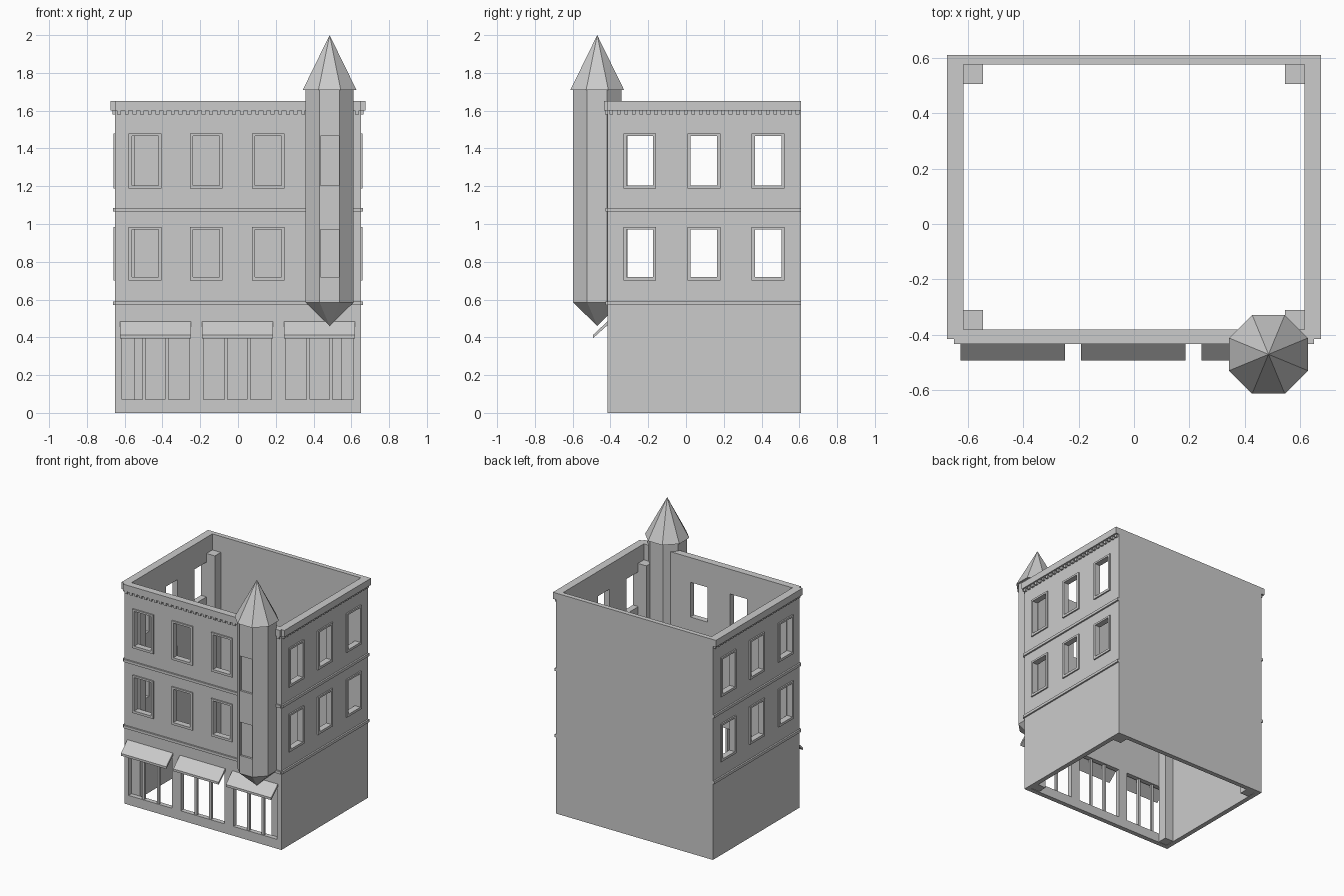
import bpy, bmesh
from math import radians, cos, tan, pi
from mathutils import Matrix, Vector

cube = bpy.data.objects.get("Cube")
if cube:
    bpy.data.objects.remove(cube, do_unlink=True)

# Single stone colour
stone = bpy.data.materials.new("stone_grey")
stone.use_nodes = True
GREY = (0.6, 0.6, 0.6, 1)
stone.diffuse_color = GREY
stone.node_tree.nodes["Principled BSDF"].inputs["Base Color"].default_value = GREY


def finish(name, bm, matrix=Matrix()):
    bm.transform(matrix)
    bmesh.ops.recalc_face_normals(bm, faces=bm.faces)
    mesh = bpy.data.meshes.new(name)
    bm.to_mesh(mesh)
    bm.free()
    mesh.materials.append(stone)
    obj = bpy.data.objects.new(name, mesh)
    bpy.context.collection.objects.link(obj)
    return obj


def panel(name, matrix, u, z, depth, holes=()):
    """Slab over u and z with rectangular holes, from depth[0] to depth[1] inward."""
    us = sorted({*u, *(v for h in holes for v in h[:2])})
    zs = sorted({*z, *(v for h in holes for v in h[2:])})
    bm = bmesh.new()
    grid = [[bm.verts.new((a, depth[0], b)) for b in zs] for a in us]
    for i in range(len(us) - 1):
        for j in range(len(zs) - 1):
            cu, cz = (us[i] + us[i + 1]) / 2, (zs[j] + zs[j + 1]) / 2
            if not any(h[0] < cu < h[1] and h[2] < cz < h[3] for h in holes):
                bm.faces.new((grid[i][j], grid[i + 1][j], grid[i + 1][j + 1], grid[i][j + 1]))
    bmesh.ops.delete(bm, geom=[v for v in bm.verts if not v.link_faces], context='VERTS')
    made = bmesh.ops.extrude_face_region(bm, geom=bm.faces[:], use_keep_orig=True)
    moved = [g for g in made["geom"] if isinstance(g, bmesh.types.BMVert)]
    bmesh.ops.translate(bm, verts=moved, vec=(0, depth[1] - depth[0], 0))
    bmesh.ops.recalc_face_normals(bm, faces=bm.faces)
    bmesh.ops.dissolve_limit(bm, angle_limit=radians(1), verts=bm.verts, edges=bm.edges)
    return finish(name, bm, matrix)


def opening(c, z, half):
    return (c - half, c + half, z[0], z[1])


# Main sizes
HX, FRONT, BACK, TOP, THICK = 0.65, -0.415, 0.61, 1.65, 0.035
FLOORS = [(0.72, 0.97), (1.205, 1.465)]
BELTS = [(0.57, 0.59), (1.065, 1.085)]
FRONT_WINDOWS = [-0.492, -0.168, 0.16]
SIDE_WINDOWS = [-0.245, 0.095, 0.435]
SHOPS = [-0.437, -0.003, 0.432]

front_m = Matrix.Translation((0, FRONT, 0))
left_m = Matrix.Translation((HX, 0, 0)) @ Matrix.Rotation(radians(90), 4, 'Z')
right_m = Matrix.Scale(-1, 4, Vector((1, 0, 0))) @ left_m


def facade(side, matrix, u, wall_u, centres, shop_holes, cornice):
    """Wall with framed windows, belts, cornice and dentils."""
    windows = [opening(c, f, 0.07) for c in centres for f in FLOORS]
    panel(side + "_wall", matrix, wall_u, (0, TOP), (0, THICK), windows + shop_holes)
    for i, w in enumerate(windows):
        outer = (w[0] - 0.017, w[1] + 0.017)
        panel(f"{side}_window_frame_{i}", matrix, outer, (w[2] - 0.018, w[3] + 0.014),
              (-0.01, 0.004), [w])
    for i, z in enumerate(BELTS):
        panel(f"{side}_belt_{i}", matrix, u, z, (-0.012, 0))
    panel(side + "_cornice", matrix, u, (1.6, TOP), (-cornice, 0.002))
    # Row of small teeth under the cornice
    count = round((u[1] - u[0]) / 0.04)
    step = (u[1] - u[0]) / count
    for i in range(count):
        a = u[0] + (i + 0.25) * step
        panel(f"{side}_dentil_{i}", matrix, (a, a + step / 2), (1.58, 1.602), (-0.014, 0))


# Walls
shop_holes = [opening(c, (0.07, 0.45), 0.18) for c in SHOPS]
inner = HX - THICK
facade("front", front_m, (-HX, HX), (-inner, inner), FRONT_WINDOWS, shop_holes, 0.018)
facade("left", left_m, (FRONT, BACK), (FRONT, BACK), SIDE_WINDOWS, [], 0.025)
facade("right", right_m, (FRONT, BACK), (FRONT, BACK), SIDE_WINDOWS, [], 0.025)
panel("back_wall", Matrix.Translation((0, BACK - THICK, 0)), (-inner, inner), (0, TOP), (0, THICK))

# Shop mullions and sloped awnings
for i, c in enumerate(SHOPS):
    for s in (-1, 1):
        m = c + s * 0.0605
        panel(f"shop_mullion_{i}_{s}", front_m, (m - 0.009, m + 0.009), (0.07, 0.45), (0.005, 0.025))
    bm = bmesh.new()
    section = [(FRONT, 0.485), (-0.493, 0.412), (-0.493, 0.395), (FRONT, 0.465)]
    face = bm.faces.new([bm.verts.new((c - 0.188, y, z)) for y, z in section])
    made = bmesh.ops.extrude_face_region(bm, geom=[face], use_keep_orig=True)
    bmesh.ops.translate(bm, vec=(0.376, 0, 0),
                        verts=[g for g in made["geom"] if isinstance(g, bmesh.types.BMVert)])
    finish(f"awning_{i}", bm)

# Inner corner pillars
for s, side in ((-1, "right"), (1, "left")):
    for y, end in ((FRONT + THICK, "front"), (BACK - THICK - 0.07, "back")):
        panel(f"{end}_{side}_pillar", Matrix.Translation((s * 0.58, y, 0)),
              (-0.035, 0.035), (0.003, 1.53), (0, 0.07))

# Corner turret: eight flat sides, pointed foot, pointed roof
TX, TY, FLAT = 0.485, -0.47, 0.1275
turret_m = Matrix.Translation((TX, TY, 0))


def octagon(name, rings, skip_front=False):
    """Stack of octagons given as (flat radius, z); a zero radius is a point."""
    bm = bmesh.new()
    for (r0, z0), (r1, z1) in zip(rings, rings[1:]):
        shift = Matrix.Translation((0, 0, (z0 + z1) / 2)) @ Matrix.Rotation(pi / 8, 4, 'Z')
        bmesh.ops.create_cone(bm, segments=8, radius1=r0 / cos(pi / 8), radius2=r1 / cos(pi / 8),
                              depth=z1 - z0, cap_ends=True, matrix=shift)
    if skip_front:
        bm.normal_update()
        front = [f for f in bm.faces if f.normal.y < -0.99]
        bmesh.ops.delete(bm, geom=front, context='FACES')
    return finish(name, bm, turret_m)


octagon("turret_foot", [(0, 0.46), (FLAT, 0.585)])
octagon("turret_body", [(FLAT, 0.585), (FLAT, 1.71)], skip_front=True)
octagon("turret_roof", [(0.142, 1.71), (0, 2.0)])
half = FLAT * tan(pi / 8)
turret_front = turret_m @ Matrix.Translation((0, -FLAT, 0))
panel("turret_front", turret_front, (-half, half), (0.585, 1.71), (0, 0.015),
      [opening(0, f, half - 0.004) for f in FLOORS])
panel("turret_window_back", turret_front, (-half, half), (0.6, 1.7), (0.015, 0.025))
